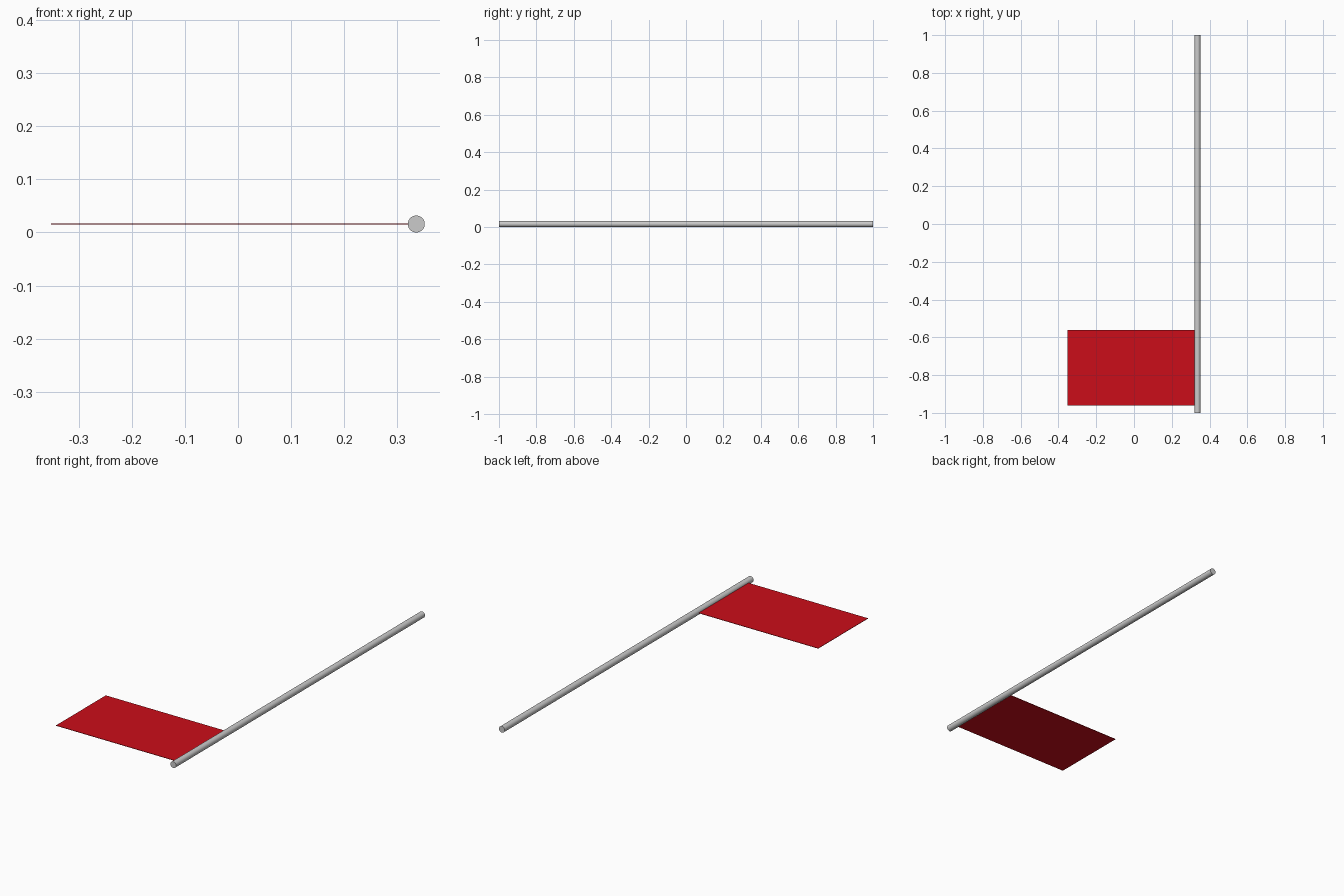
import bpy
import math

if "Cube" in bpy.data.objects:
    bpy.data.objects.remove(bpy.data.objects["Cube"])

R = 0.016       # pole radius
POLE_X = 0.336

# Round pole lying along y
bpy.ops.mesh.primitive_cylinder_add(vertices=32, radius=R, depth=2.0,
                                    location=(POLE_X, 0, R),
                                    rotation=(math.pi / 2, 0, 0))
pole = bpy.context.object
pole.name = "pole"
bpy.ops.object.shade_smooth_by_angle()

# Thin rectangular flag, its inner edge tucked into the pole
x0, x1, y0, y1 = -0.352, 0.324, -0.96, -0.56
bpy.ops.mesh.primitive_cube_add(size=1, location=((x0 + x1) / 2, (y0 + y1) / 2, R))
flag = bpy.context.object
flag.name = "flag"
flag.scale = (x1 - x0, y1 - y0, 0.002)
bpy.ops.object.transform_apply(location=False, rotation=False, scale=True)

# Red cloth
red = bpy.data.materials.new("red_cloth")
red.diffuse_color = (0.6, 0.004, 0.01, 1)
red.use_nodes = True
red.node_tree.nodes["Principled BSDF"].inputs["Base Color"].default_value = red.diffuse_color
flag.data.materials.append(red)
